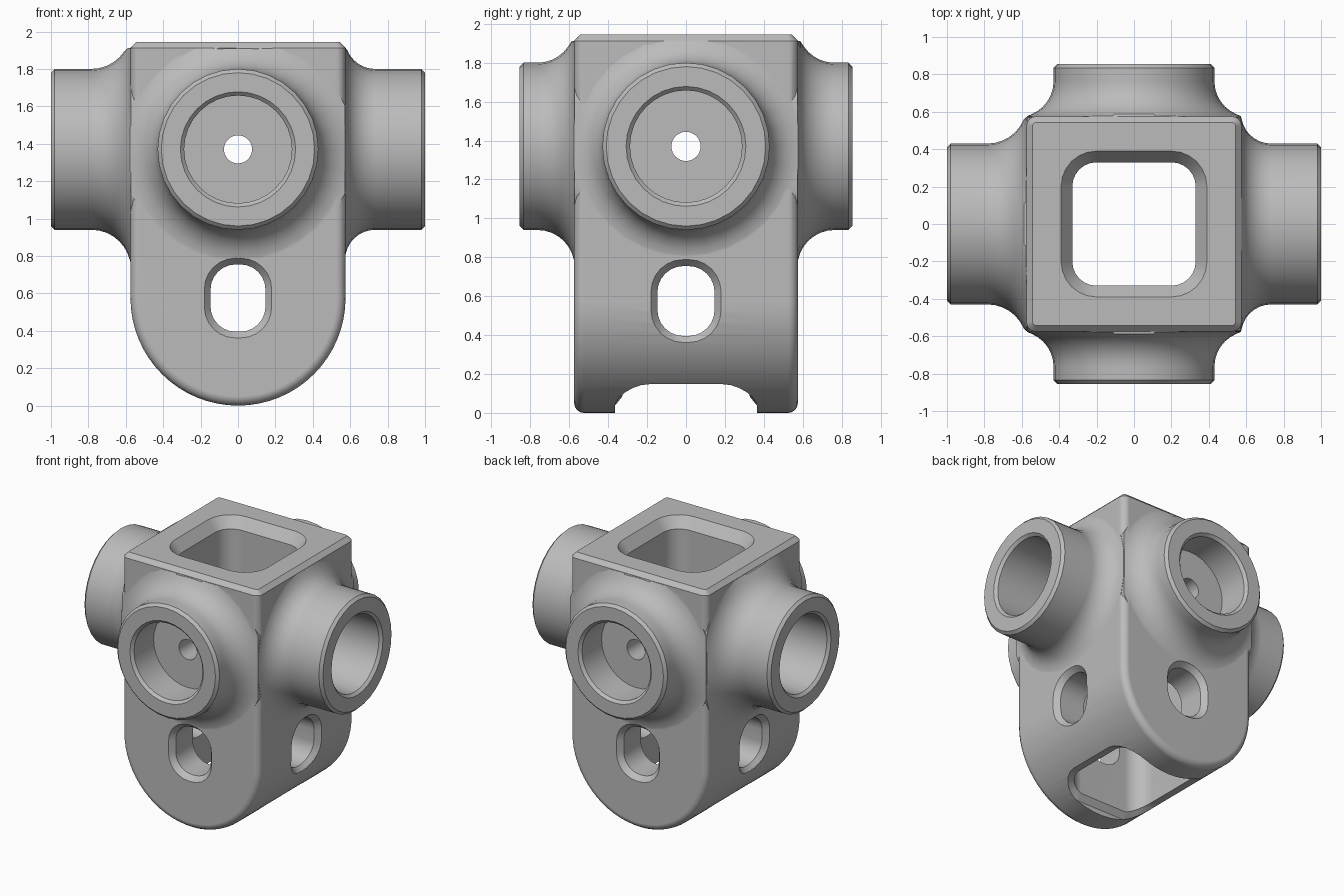
import bpy, bmesh
from math import sin, cos, pi, sqrt, radians
from mathutils import Matrix, Vector

if "Cube" in bpy.data.objects:
    bpy.data.objects.remove(bpy.data.objects["Cube"])

W, H = 0.575, 1.945          # half width of the housing, total height
BOSS_Z, BOSS_R = 1.37, 0.43  # shared axis height and radius of the tubes
SEG = 32

grey = bpy.data.materials.new("cast_grey")
grey.use_nodes = True
colour = (0.5, 0.5, 0.5, 1)
grey.diffuse_color = colour
grey.node_tree.nodes["Principled BSDF"].inputs["Base Color"].default_value = colour


def to_object(name, bm):
    bmesh.ops.recalc_face_normals(bm, faces=bm.faces[:])
    mesh = bpy.data.meshes.new(name)
    bm.to_mesh(mesh)
    bm.free()
    mesh.materials.append(grey)
    ob = bpy.data.objects.new(name, mesh)
    bpy.context.collection.objects.link(ob)
    return ob


def loft(name, rings):
    """Closed skin over rings of equal point count."""
    bm = bmesh.new()
    loops = [[bm.verts.new(p) for p in ring] for ring in rings]
    n = len(loops[0])
    for a, b in zip(loops, loops[1:]):
        for i in range(n):
            j = (i + 1) % n
            bm.faces.new((a[i], a[j], b[j], b[i]))
    bm.faces.new(loops[0])
    bm.faces.new(loops[-1])
    return to_object(name, bm)


def rounded_rect(hu, hv, r, steps=6):
    pts = []
    for k, (su, sv) in enumerate(((1, 1), (-1, 1), (-1, -1), (1, -1))):
        for i in range(steps + 1):
            a = (k + i / steps) * pi / 2
            pts.append((su * (hu - r) + r * cos(a), sv * (hv - r) + r * sin(a)))
    return pts


def circle(r):
    return [(r * cos(2 * pi * i / SEG), r * sin(2 * pi * i / SEG)) for i in range(SEG)]


def combine(target, tool, operation):
    mod = target.modifiers.new("cut", "BOOLEAN")
    mod.operation, mod.object, mod.solver = operation, tool, "EXACT"
    bpy.context.view_layer.objects.active = target
    bpy.ops.object.modifier_apply(modifier=mod.name)
    bpy.data.objects.remove(tool)


def drop(s):
    """Distance from the housing axis to the round underside at offset s."""
    return sqrt(max(W * W - s * s, 0))


# Housing: arched outline extruded front to back, with rounded rims
bm = bmesh.new()
outline = [(W, H), (-W, H)]
outline += [(-W * cos(pi * i / 32), W - W * sin(pi * i / 32)) for i in range(33)]
front = bm.faces.new([bm.verts.new((x, -W, z)) for x, z in outline])
ext = bmesh.ops.extrude_face_region(bm, geom=[front])
bmesh.ops.translate(bm, vec=(0, 2 * W, 0),
                    verts=[g for g in ext["geom"] if isinstance(g, bmesh.types.BMVert)])
bmesh.ops.recalc_face_normals(bm, faces=bm.faces[:])
rim = [e for e in bm.edges if abs(e.verts[0].co.y - e.verts[1].co.y) < 0.01
       and min(v.co.z for v in e.verts) < H - 0.01]
bmesh.ops.bevel(bm, geom=rim, offset=0.05, segments=4, profile=0.5, affect="EDGES")
top = [e for e in bm.edges if min(v.co.z for v in e.verts) > H - 0.001
       and any(f.normal.z < 0.9 for f in e.link_faces)]
bmesh.ops.bevel(bm, geom=top, offset=0.032, segments=1, affect="EDGES")
body = to_object("junction_housing", bm)

# Four tubes: direction, reach and fillet radius
tubes = [(0, 1.0, 0.16), (180, 1.0, 0.21), (90, 0.855, 0.19), (-90, 0.855, 0.19)]


def placed(angle, d, u, v):
    return Matrix.Rotation(radians(angle), 3, "Z") @ Vector((d, u, v))


def boss_ring(angle, d, r):
    lim = W - 0.004
    return [placed(angle, d, max(-lim, min(lim, u)), min(BOSS_Z + v, H - 0.034))
            for u, v in circle(r)]


for angle, reach, fillet in tubes:
    profile = [(0.5, BOSS_R + fillet)]
    for i in range(9):
        t = i / 8 * pi / 2
        profile.append((W - 0.002 + fillet * (1 - cos(t)), BOSS_R + fillet * (1 - sin(t))))
    profile += [(reach - 0.02, BOSS_R), (reach, BOSS_R - 0.02)]
    tube = loft("tube", [boss_ring(angle, d, r) for d, r in profile])
    combine(body, tube, "UNION")

# Square well from the top through the round underside
wide, low, inner = (rounded_rect(0.39, 0.39, 0.19), rounded_rect(0.385, 0.365, 0.18),
                    rounded_rect(0.33, 0.33, 0.13))
well = loft("well", [
    [(x, y, -0.3) for x, y in low],
    [(x, y, W - drop(x)) for x, y in low],
    [(x, y, W - drop(x) + 0.045) for x, y in inner],
    [(x, y, H - 0.08) for x, y in inner],
    [(x, y, H) for x, y in wide],
    [(x, y, H + 0.2) for x, y in wide]])
combine(body, well, "DIFFERENCE")

# Stepped bore in each tube and a slot window below it
for angle, reach, fillet in tubes:
    steps = [(0.2, 0.075), (0.6, 0.075), (0.6, 0.288), (reach - 0.02, 0.288),
             (reach, 0.308), (reach + 0.1, 0.308)]
    bore = loft("bore", [[placed(angle, d, u, BOSS_Z + v) for u, v in circle(r)]
                         for d, r in steps])
    combine(body, bore, "DIFFERENCE")

    def skin(v):
        return drop(v) if v < 0 and angle in (0, 180) else W

    outer, slim = rounded_rect(0.18, 0.213, 0.165), rounded_rect(0.147, 0.18, 0.135)
    slot = loft("slot", [
        [placed(angle, 0.2, u, W + v) for u, v in slim],
        [placed(angle, skin(v) - 0.04, u, W + v) for u, v in slim],
        [placed(angle, skin(v), u, W + v) for u, v in outer],
        [placed(angle, 0.8, u, W + v) for u, v in outer]])
    combine(body, slot, "DIFFERENCE")

# Smooth curved surfaces, crisp machined edges
bpy.ops.object.select_all(action="DESELECT")
body.select_set(True)
bpy.context.view_layer.objects.active = body
bpy.ops.object.shade_smooth_by_angle(angle=radians(30))
weighted = body.modifiers.new("weighted_normals", "WEIGHTED_NORMAL")
weighted.keep_sharp = True
